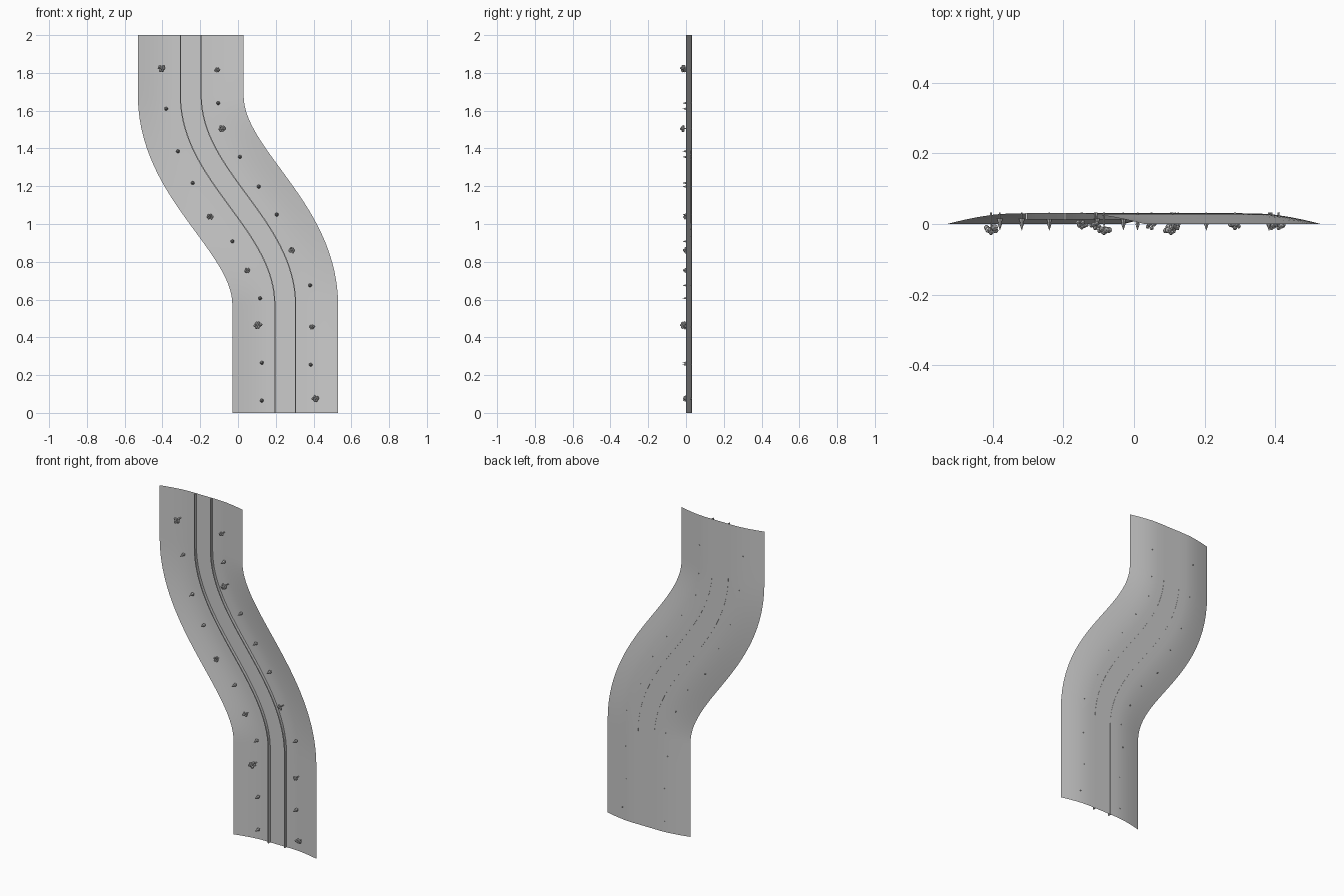
import bpy, bmesh, math, random
from mathutils import Vector, Matrix

if "Cube" in bpy.data.objects:
    bpy.data.objects.remove(bpy.data.objects["Cube"])

random.seed(4)


# Centre line: straight, S-bend, straight (x, z) with unit side vectors
def centre_line():
    a, b, h = 1.68, 0.57, 0.43
    pts = [(-0.25, 2 - (2 - a) * i / 3, 1.0, 0.0) for i in range(3)]
    n = 32
    for i in range(n + 1):
        t = i / n
        s = 1 - t
        x = -0.25 + 0.5 * (3 * s * t * t + t ** 3)
        z = s ** 3 * a + 3 * s * s * t * (a - h) + 3 * s * t * t * (b + h) + t ** 3 * b
        dx = 0.5 * 6 * s * t
        dz = -3 * s * s * h + 6 * s * t * (b - a + 2 * h) - 3 * t * t * h
        m = math.hypot(dx, dz)
        pts.append((x, z, -dz / m, dx / m))
    pts += [(0.25, b * (1 - i / 4), 1.0, 0.0) for i in range(1, 5)]
    return pts


PATH = centre_line()


# Finish a bmesh as a named object
def finish(name, bm, smooth=False):
    mesh = bpy.data.meshes.new(name)
    bm.to_mesh(mesh)
    bm.free()
    ob = bpy.data.objects.new(name, mesh)
    bpy.context.collection.objects.link(ob)
    if smooth:
        for p in mesh.polygons:
            p.use_smooth = True
    return ob


# Sweep a profile of (side offset, y) along the path
def sweep(name, profile, closed=False, smooth=False):
    bm = bmesh.new()
    rows = [[bm.verts.new((x + u * sx, y, z + u * sz)) for u, y in profile]
            for x, z, sx, sz in PATH]
    n = len(profile)
    for r, q in zip(rows, rows[1:]):
        for i in range(n if closed else n - 1):
            j = (i + 1) % n
            bm.faces.new((r[i], q[i], q[j], r[j]))
    if closed:
        bm.faces.new(rows[0])
        bm.faces.new(rows[-1])
        bmesh.ops.recalc_face_normals(bm, faces=bm.faces)
    return finish(name, bm, smooth)


# Valley ground: shallow trough, open sheet
half = [(0.28, 0.0), (0.235, 0.011), (0.19, 0.020), (0.145, 0.027), (0.10, 0.030), (0.05, 0.030)]
sweep("valley_ground", [(-u, y) for u, y in half] + half[::-1], smooth=True)

# Two thin walls along the middle strip
for side, u in (("left", -0.055), ("right", 0.055)):
    sweep(side + "_wall", [(u - 0.003, 0.013), (u + 0.003, 0.013),
                           (u + 0.003, 0.031), (u - 0.003, 0.031)], closed=True)


# Cone standing on the ground and pointing to the front
def add_cone(bm, x, z, y0, y1, r0, r1, sides):
    m = Matrix.Translation((x, (y0 + y1) / 2, z)) @ Matrix.Rotation(math.pi / 2, 4, 'X')
    bmesh.ops.create_cone(bm, cap_ends=True, segments=sides, radius1=r0, radius2=r1,
                          depth=y0 - y1, matrix=m)


# Bushy trees: trunk and a crown of faceted blobs (x, z, width, front y)
bushy = [(-0.405, 1.825, 0.052, -0.032), (-0.11, 1.815, 0.036, -0.018),
         (-0.085, 1.505, 0.050, -0.032), (-0.148, 1.037, 0.042, -0.016),
         (0.286, 0.862, 0.044, -0.018), (0.05, 0.755, 0.036, -0.018),
         (0.105, 0.465, 0.054, -0.032), (0.39, 0.455, 0.036, -0.018),
         (0.41, 0.075, 0.044, -0.018)]
for i, (x, z, w, tip) in enumerate(bushy):
    bm = bmesh.new()
    add_cone(bm, x, z, 0.032, tip + 0.015, 0.0035, 0.002, 6)
    for k in range(7):
        a = k * math.tau / 6 + random.uniform(-0.3, 0.3)
        d = 0.0 if k == 6 else w * random.uniform(0.24, 0.33)
        r = w * random.uniform(0.15, 0.2)
        y = tip + r + (0 if k == 6 else random.uniform(0.003, 0.014))
        bmesh.ops.create_icosphere(bm, subdivisions=1, radius=r, matrix=Matrix.Translation(
            (x + d * math.cos(a), y, z + d * 0.8 * math.sin(a))))
    finish("bushy_tree_%d" % (i + 1), bm)

# Small conifers: trunk and two stacked cones
conifers = [(-0.38, 1.61), (-0.105, 1.64), (-0.318, 1.385), (0.01, 1.355), (-0.24, 1.217),
            (0.11, 1.198), (0.205, 1.05), (-0.03, 0.908), (0.382, 0.675), (0.117, 0.607),
            (0.126, 0.265), (0.385, 0.255), (0.126, 0.065)]
for i, (x, z) in enumerate(conifers):
    bm = bmesh.new()
    add_cone(bm, x, z, 0.032, 0.01, 0.0025, 0.002, 6)
    add_cone(bm, x, z, 0.016, -0.006, 0.010, 0.001, 7)
    add_cone(bm, x, z, 0.002, -0.019, 0.007, 0.0, 7)
    finish("conifer_%d" % (i + 1), bm)
